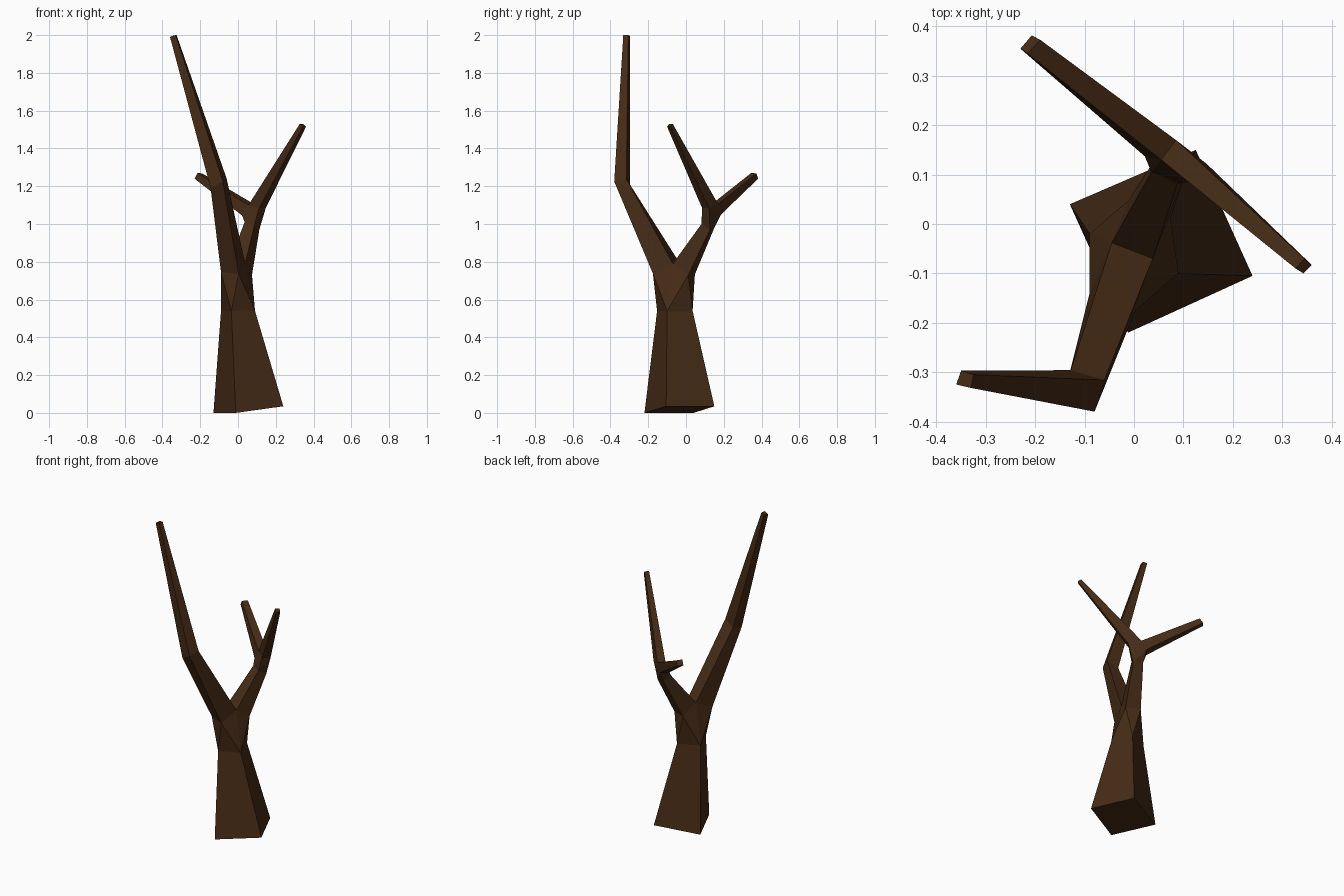
import bpy, bmesh

if "Cube" in bpy.data.objects:
    bpy.data.objects.remove(bpy.data.objects["Cube"])

bm = bmesh.new()


def ring(*pts):
    return [bm.verts.new(p) for p in pts]


def tube(a, b):
    # four flat sides joining two matching rings
    for i in range(4):
        j = (i + 1) % 4
        bm.faces.new((a[i], a[j], b[j], b[i]))


def fork(stem, left, right):
    # hull around three rings, with the ring openings removed
    verts = list(dict.fromkeys(stem + left + right))
    bmesh.ops.convex_hull(bm, input=verts)
    rings = [set(stem), set(left), set(right)]
    caps = [f for f in bm.faces if any(set(f.verts) <= r for r in rings)]
    bmesh.ops.delete(bm, geom=caps, context='FACES_ONLY')
    for e in [e for e in bm.edges if not e.link_faces]:
        bm.edges.remove(e)


# trunk: flared foot and waist
foot = ring((-.13, .04, 0), (-.012, -.22, 0), (.24, -.105, .035), (.125, .15, .035))
waist = ring((-.09, -.02, .54), (-.035, -.153, .54), (.09, -.10, .54), (.04, .035, .54))

# main fork: both limbs share the crotch edge
c_l, c_r = ring((-.045, -.038, .80), (.038, -.07, .79))
o1_r, o1_l = ring((.003, -.175, .737), (-.09, -.14, .745))
o2_l, o2_r = ring((-.012, .047, .733), (.074, .012, .73))
limb1 = [c_l, c_r, o1_r, o1_l]
limb2 = [c_l, c_r, o2_r, o2_l]

# tall limb: knee and tip
knee = ring((-.128, -.296, 1.205), (-.06, -.316, 1.24), (-.08, -.38, 1.225), (-.145, -.36, 1.19))
tip1 = ring((-.35, -.297, 1.995), (-.325, -.305, 2), (-.33, -.332, 2), (-.36, -.325, 1.99))

# short limb: neck below the upper fork
neck = ring((.035, .105, 1.01), (.088, .082, 1.0), (.113, .127, .97), (.055, .15, .98))
p, q = ring((.055, .13, 1.10), (.085, .17, 1.105))
a_q, a_p = ring((.147, .122, 1.085), (.112, .085, 1.085))
b_q, b_p = ring((.058, .185, 1.05), (.022, .137, 1.045))
twig_a = [p, q, a_q, a_p]
twig_b = [p, q, b_q, b_p]
tip_a = ring((.327, -.09, 1.53), (.345, -.07, 1.53), (.36, -.083, 1.515), (.343, -.10, 1.515))
tip_b = ring((-.215, .345, 1.27), (-.19, .373, 1.268), (-.207, .382, 1.24), (-.23, .355, 1.24))

fork(waist, limb1, limb2)
fork(neck, twig_a, twig_b)
for a, b in ((foot, waist), (limb1, knee), (knee, tip1), (limb2, neck),
             (twig_a, tip_a), (twig_b, tip_b)):
    tube(a, b)
for end in (foot, tip1, tip_a, tip_b):
    bm.faces.new(end)
bmesh.ops.recalc_face_normals(bm, faces=bm.faces)

# bare tree object
mesh = bpy.data.meshes.new("bare_tree")
bm.to_mesh(mesh)
bm.free()
tree = bpy.data.objects.new("bare_tree", mesh)
bpy.context.collection.objects.link(tree)
bark = bpy.data.materials.new("bark")
bark.diffuse_color = (.06, .024, .008, 1)
bark.use_nodes = True
bark.node_tree.nodes["Principled BSDF"].inputs["Base Color"].default_value = bark.diffuse_color
mesh.materials.append(bark)
